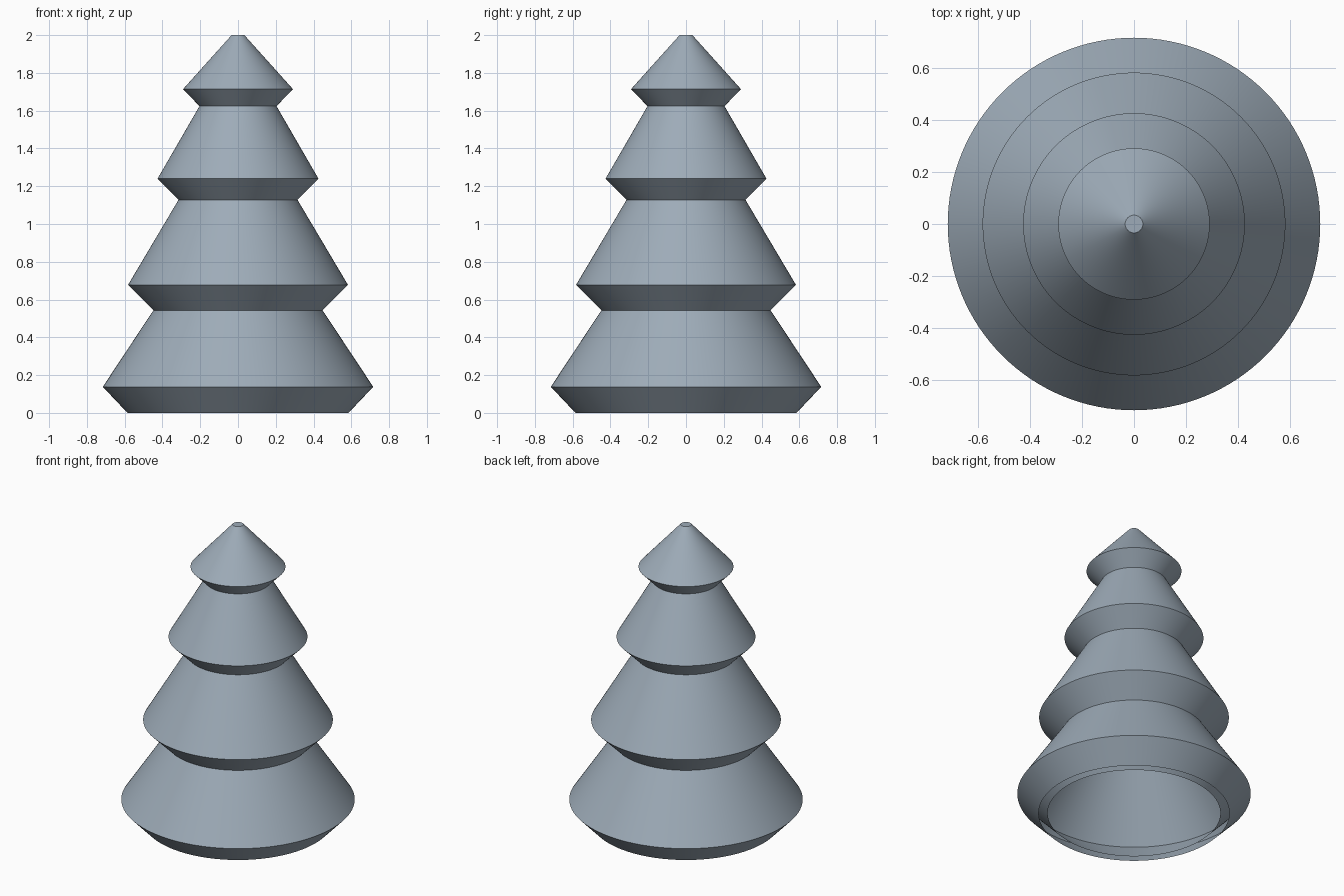
import bpy, bmesh, math
from mathutils import Vector

if "Cube" in bpy.data.objects:
    bpy.data.objects.remove(bpy.data.objects["Cube"], do_unlink=True)

WALL = 0.04
SEGMENTS = 128

# Outer profile (radius, height): four flared tiers and a small flat tip
outer = [Vector(p) for p in (
    (0.585, 0), (0.716, 0.138),
    (0.448, 0.543), (0.582, 0.678),
    (0.315, 1.128), (0.426, 1.24),
    (0.204, 1.624), (0.291, 1.714),
    (0.034, 2), (0, 2))]


def normal(a, b):
    d = (b - a).normalized()
    return Vector((d.y, -d.x))


def inset(profile, wall):
    """Inner profile at an even wall thickness, with a level bottom rim."""
    normals = [normal(a, b) for a, b in zip(profile, profile[1:])]
    inner = [profile[0] - Vector((wall / normals[0].x, 0))]
    for p, n, m in zip(profile[1:], normals, normals[1:]):
        inner.append(p - (n + m) * wall / (1 + n.dot(m)))
    inner.append(profile[-1] - Vector((0, wall)))
    return inner


def lathe(name, profile, material):
    bm = bmesh.new()
    verts = [bm.verts.new((p.x, 0, p.y)) for p in profile]
    edges = [bm.edges.new(pair) for pair in zip(verts, verts[1:])]
    bmesh.ops.spin(bm, geom=verts + edges, cent=(0, 0, 0), axis=(0, 0, 1),
                   angle=math.tau, steps=SEGMENTS)
    bmesh.ops.remove_doubles(bm, verts=bm.verts, dist=0.0001)
    bmesh.ops.recalc_face_normals(bm, faces=bm.faces)
    mesh = bpy.data.meshes.new(name)
    bm.to_mesh(mesh)
    bm.free()
    mesh.materials.append(material)
    obj = bpy.data.objects.new(name, mesh)
    bpy.context.collection.objects.link(obj)
    bpy.ops.object.select_all(action='DESELECT')
    obj.select_set(True)
    bpy.context.view_layer.objects.active = obj
    bpy.ops.object.shade_smooth_by_angle(angle=math.radians(30))
    return obj


# Single blue-grey colour
colour = (0.34, 0.41, 0.48, 1)
grey = bpy.data.materials.new("blue_grey")
grey.use_nodes = True
grey.diffuse_color = colour
grey.node_tree.nodes["Principled BSDF"].inputs["Base Color"].default_value = colour

# Hollow tiered tree, open underneath
lathe("tiered_tree_shell", outer + inset(outer, WALL)[::-1], grey)
